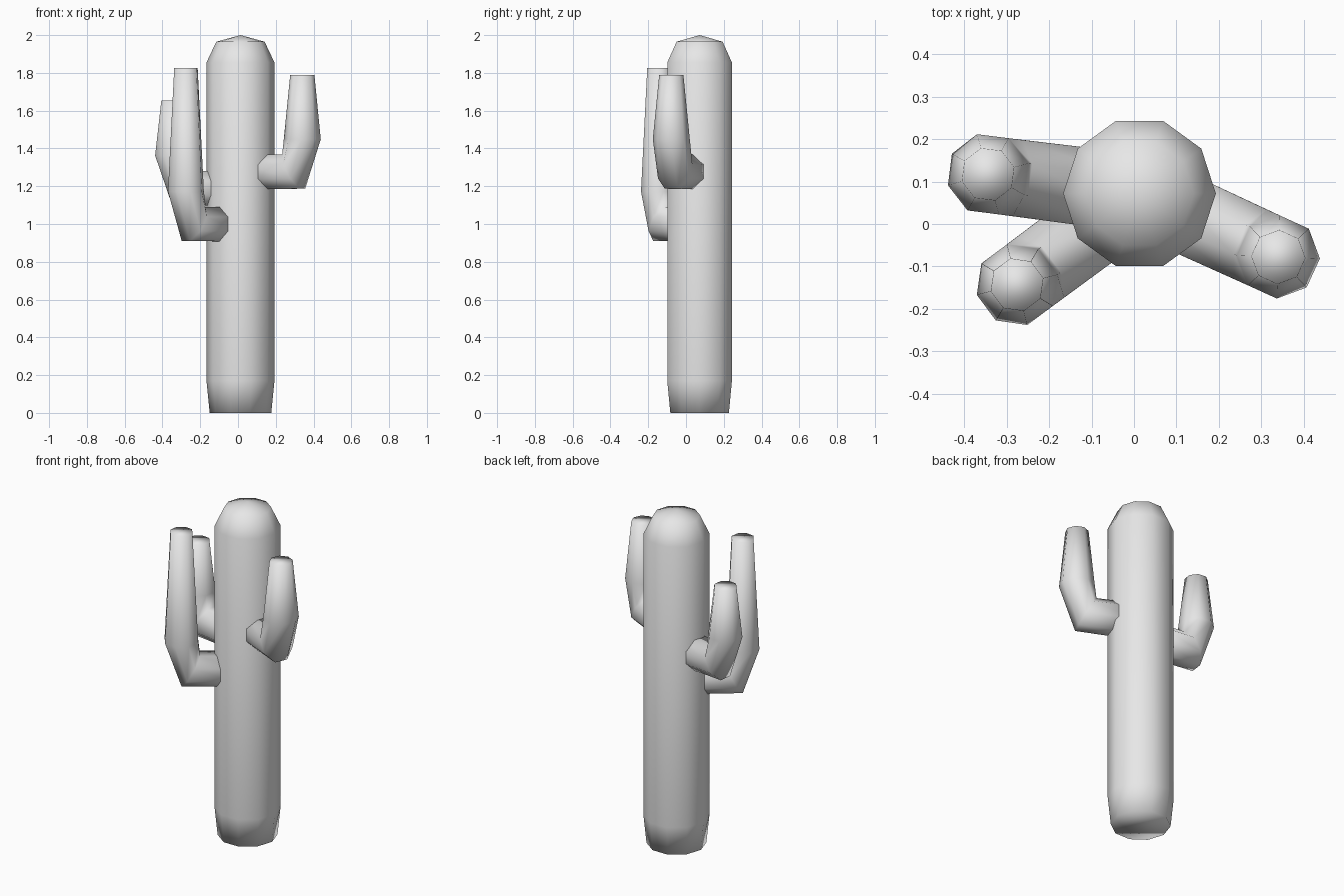
import bpy, bmesh
from math import sin, cos, pi, radians
from mathutils import Matrix, Vector

if "Cube" in bpy.data.objects:
    bpy.data.objects.remove(bpy.data.objects["Cube"], do_unlink=True)

grey = bpy.data.materials.new("plain_grey")
grey.use_nodes = True
grey.diffuse_color = (0.8, 0.8, 0.8, 1)
grey.node_tree.nodes["Principled BSDF"].inputs["Base Color"].default_value = (0.8, 0.8, 0.8, 1)

CENTRE = Vector((0.013, 0.072, 0))
REACH = 0.36          # distance from trunk axis to the upright part of an arm


def loft(name, rings, matrix, tip=None):
    """Skin a list of equal rings, cap the start, and close the end with a cap or a tip."""
    bm = bmesh.new()
    loops = [[bm.verts.new(p) for p in ring] for ring in rings]
    n = len(loops[0])
    for a, b in zip(loops, loops[1:]):
        for i in range(n):
            j = (i + 1) % n
            bm.faces.new((a[i], a[j], b[j], b[i]))
    bm.faces.new(loops[0])
    if tip:
        top = bm.verts.new(tip)
        for i in range(n):
            bm.faces.new((loops[-1][i], loops[-1][(i + 1) % n], top))
    else:
        bm.faces.new(loops[-1])
    bmesh.ops.recalc_face_normals(bm, faces=bm.faces)
    bm.transform(matrix)
    for f in bm.faces:
        f.smooth = True
    mesh = bpy.data.meshes.new(name)
    bm.to_mesh(mesh)
    bm.free()
    mesh.materials.append(grey)
    obj = bpy.data.objects.new(name, mesh)
    bpy.context.collection.objects.link(obj)
    return obj


# Trunk: ten-sided column with a tapered foot and a low domed top
profile = [(0.163, 0), (0.18, 0.17), (0.18, 1.855), (0.128, 1.965)]
trunk_rings = [[(r * cos(2 * pi * i / 10), r * sin(2 * pi * i / 10), z) for i in range(10)]
               for r, z in profile]
loft("trunk", trunk_rings, Matrix.Translation(CENTRE), tip=(0, 0, 2))


# Arms: eight-sided tubes going outwards, through a mitred elbow, then tapering upwards
def arm(name, heading, height, top):
    angles = [2 * pi * (i + 0.5) / 8 for i in range(8)]
    flat = cos(pi / 8)
    start = [(0.06, 0.1 * cos(a), height + 0.1 * sin(a)) for a in angles]
    elbow = [(REACH - 0.05 - 0.05 * sin(a) / flat, 0.098 * cos(a),
              height + 0.09 * sin(a) / flat) for a in angles]
    wide = [(REACH - 0.098 * sin(a), 0.098 * cos(a), height + 0.172) for a in angles]
    end = [(REACH - 0.064 * sin(a), 0.064 * cos(a), top) for a in angles]
    matrix = Matrix.Translation(CENTRE) @ Matrix.Rotation(radians(heading), 4, "Z")
    loft(name, [start, elbow, wide, end], matrix)


arm("left_arm", -24.6, 1.277, 1.79)
arm("front_right_arm", 216.7, 1.0, 1.825)
arm("back_right_arm", 172.8, 1.19, 1.655)
